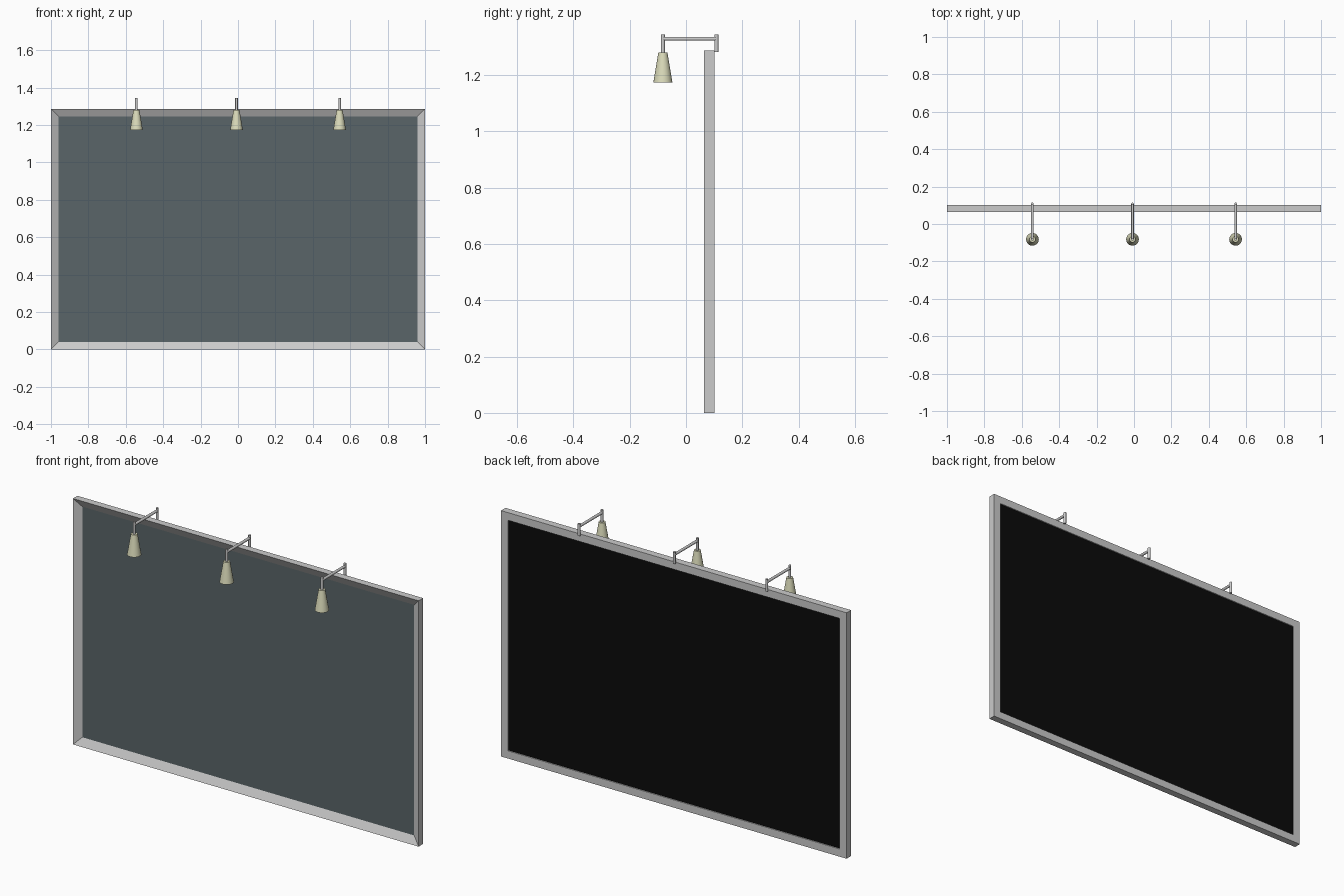
import bpy, bmesh
from mathutils import Vector

if "Cube" in bpy.data.objects:
    bpy.data.objects.remove(bpy.data.objects["Cube"])

HEIGHT = 1.286
BORDER = 0.04


def material(name, rgb):
    m = bpy.data.materials.new(name)
    m.diffuse_color = (*rgb, 1)
    m.use_nodes = True
    m.node_tree.nodes["Principled BSDF"].inputs["Base Color"].default_value = m.diffuse_color
    return m


slate = material("slate", (0.10, 0.13, 0.14))
black = material("black", (0.003, 0.003, 0.003))
cream = material("cream", (0.72, 0.72, 0.50))


def box(name, lo, hi, mat):
    lo, hi = Vector(lo), Vector(hi)
    bpy.ops.mesh.primitive_cube_add(size=1, location=(lo + hi) / 2)
    ob = bpy.context.object
    ob.name = name
    ob.scale = hi - lo
    ob.data.materials.append(mat)
    return ob


def rod(name, a, b, r1, r2=None, mat=None, sides=16):
    # Round bar or tapered cone between two points
    a, b = Vector(a), Vector(b)
    bpy.ops.mesh.primitive_cone_add(vertices=sides, radius1=r1, radius2=r1 if r2 is None else r2,
                                    depth=(b - a).length, location=(a + b) / 2)
    ob = bpy.context.object
    ob.name = name
    ob.rotation_euler = (b - a).to_track_quat('Z', 'Y').to_euler()
    if mat:
        ob.data.materials.append(mat)
    bpy.ops.object.shade_smooth_by_angle()
    return ob


# Mitred frame: bevelled profile (inset, y) swept round the rectangle
profile = [(0, 0.064), (BORDER, 0.085), (BORDER, 0.101), (0, 0.101)]
bm = bmesh.new()
rings = []
for sx, top in ((-1, 0), (1, 0), (1, 1), (-1, 1)):
    rings.append([bm.verts.new((sx * (1 - i), y, HEIGHT - i if top else i)) for i, y in profile])
for k in range(4):
    a, b = rings[k], rings[(k + 1) % 4]
    for j in range(4):
        n = (j + 1) % 4
        bm.faces.new((a[j], b[j], b[n], a[n]))
bmesh.ops.recalc_face_normals(bm, faces=bm.faces)
mesh = bpy.data.meshes.new("frame")
bm.to_mesh(mesh)
bm.free()
bpy.context.collection.objects.link(bpy.data.objects.new("frame", mesh))

# Board surface and its dark backing
e = 1 - BORDER
box("board", (-e, 0.085, BORDER), (e, 0.090, HEIGHT - BORDER), slate)
box("backing", (-e, 0.090, BORDER), (e, 0.095, HEIGHT - BORDER), black)

# Three hanging lamps on bracket arms
Y_LAMP, Y_POST, R = -0.082, 0.108, 0.007
for n, x in enumerate((-0.543, -0.008, 0.543), 1):
    rod(f"lamp_post_{n}", (x, Y_POST, 1.281), (x, Y_POST, 1.343), R)
    rod(f"lamp_arm_{n}", (x, Y_LAMP, 1.328), (x, Y_POST, 1.328), R)
    rod(f"lamp_stem_{n}", (x, Y_LAMP, 1.275), (x, Y_LAMP, 1.343), R)
    rod(f"lamp_shade_{n}", (x, Y_LAMP, 1.172), (x, Y_LAMP, 1.280), 0.034, 0.016, cream, 24)
